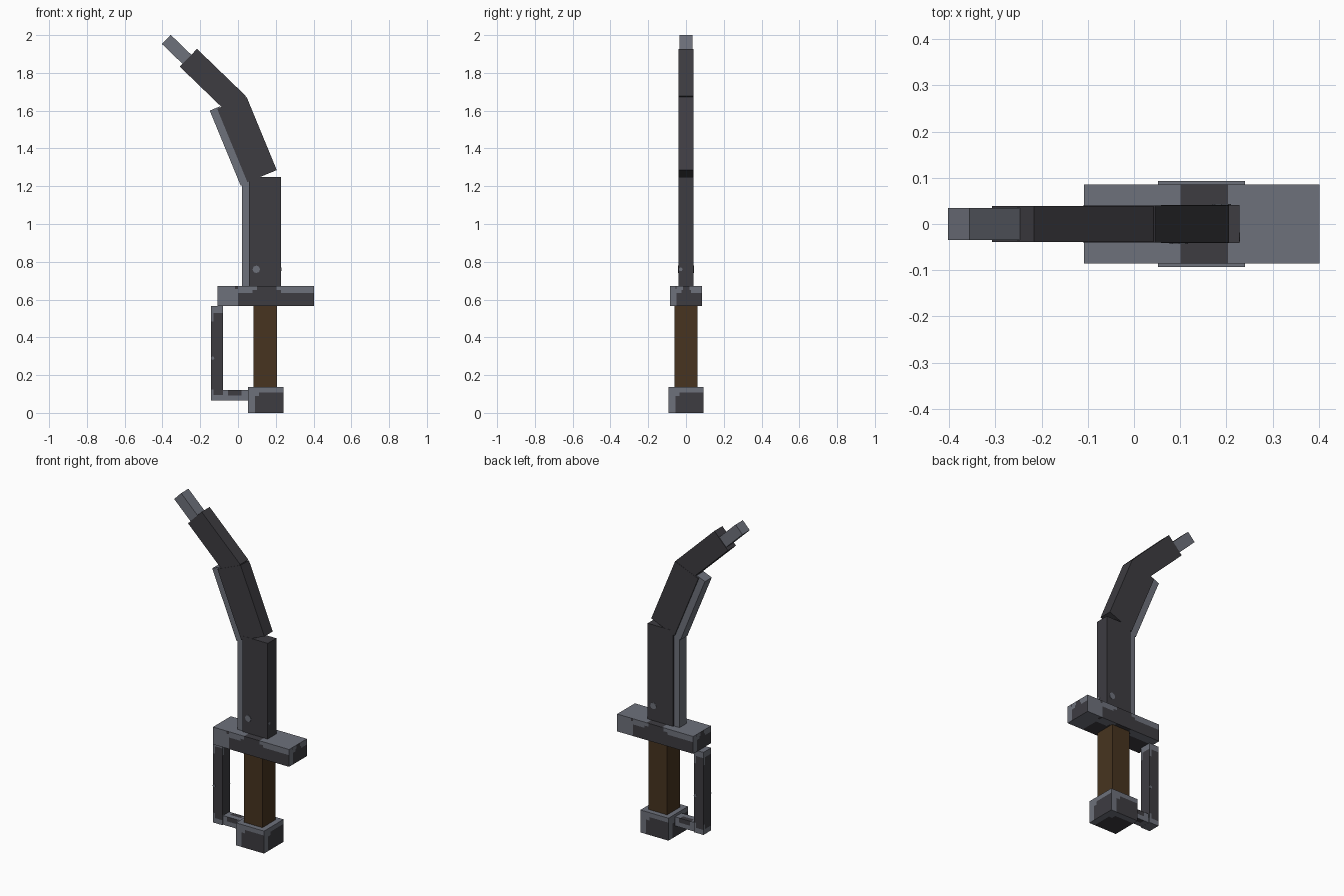
import bpy, bmesh, math
from mathutils import Vector

cube = bpy.data.objects.get("Cube")
if cube:
    bpy.data.objects.remove(cube, do_unlink=True)


def material(name, rgb):
    m = bpy.data.materials.new(name)
    m.use_nodes = True
    m.diffuse_color = (*rgb, 1)
    bsdf = m.node_tree.nodes["Principled BSDF"]
    bsdf.inputs["Base Color"].default_value = (*rgb, 1)
    bsdf.inputs["Roughness"].default_value = 0.8
    return m


DARK = material("dark iron", (0.047, 0.045, 0.053))
GREY = material("worn steel", (0.155, 0.165, 0.198))
BROWN = material("brown leather", (0.063, 0.034, 0.014))


def finish(name, bm, mats, loc, lean=0):
    me = bpy.data.meshes.new(name)
    bm.to_mesh(me)
    bm.free()
    for m in mats:
        me.materials.append(m)
    ob = bpy.data.objects.new(name, me)
    ob.location = loc
    ob.rotation_euler.y = -math.radians(lean)
    bpy.context.collection.objects.link(ob)
    return ob


def box(name, loc, size, mat, lean=0):
    bm = bmesh.new()
    bmesh.ops.create_cube(bm, size=1)
    bmesh.ops.scale(bm, vec=size, verts=bm.verts)
    return finish(name, bm, [mat], loc, lean)


def worn_box(name, loc, size, us, vs, is_grey):
    """Box whose six sides are cut at us and vs; is_grey(normal, u, v) picks worn cells."""
    bm = bmesh.new()
    us, vs = [0, *us, 1], [0, *vs, 1]
    for axis in range(3):
        for sign in (-1, 1):
            n = Vector((0, 0, 0))
            n[axis] = sign
            up = Vector((0, 1, 0)) if axis == 2 else Vector((0, 0, 1))
            right = up.cross(n)
            for u0, u1 in zip(us, us[1:]):
                for v0, v1 in zip(vs, vs[1:]):
                    corners = [(u0, v0), (u1, v0), (u1, v1), (u0, v1)]
                    pts = [n / 2 + right * (u - 0.5) + up * (v - 0.5) for u, v in corners]
                    f = bm.faces.new([bm.verts.new(p * Vector(size)) for p in pts])
                    f.material_index = int(is_grey(n, (u0 + u1) / 2, (v0 + v1) / 2))
    bmesh.ops.remove_doubles(bm, verts=bm.verts, dist=0.0001)
    return finish(name, bm, [DARK, GREY], loc)


def spot(name, loc, normal, scale):
    """Thin eight-sided wear mark lying on a flat side."""
    bm = bmesh.new()
    bmesh.ops.create_cone(bm, cap_ends=True, segments=8, radius1=0.02, radius2=0.02, depth=0.004)
    ob = finish(name, bm, [GREY], loc)
    ob.rotation_euler = Vector(normal).to_track_quat('Z', 'Y').to_euler()
    ob.scale = scale


# Wear rules
def guard_wear(n, u, v):
    bump = 0.41 < u < 0.61
    if n.z > 0:
        return not bump
    if u < 0.21:
        return u < 0.18 or v < 0.85
    if v > 0.67:
        return not bump and not (0.36 < u < 0.66 and v < 0.8)
    return False


def pommel_wear(n, u, v):
    if n.z > 0:
        return True
    return v > 0.8 or u < 0.2 or (u < 0.32 and v > 0.65)


def bow_wear(n, u, v):
    if n.z:
        return True
    return v > 0.93 or v < 0.06 or (u < 0.2 and (v > 0.84 or v < 0.12))


def link_wear(n, u, v):
    return not (0.2 < u < 0.75 and v > 0.5)


# Hilt
worn_box("pommel", (0.146, 0, 0.068), (0.188, 0.187, 0.136),
         [0.2, 0.32], [0.65, 0.8], pommel_wear)
box("grip", (0.145, 0, 0.35), (0.124, 0.124, 0.44), BROWN)
worn_box("guard", (0.147, 0, 0.618), (0.51, 0.17, 0.105),
         [0.18, 0.21, 0.36, 0.41, 0.61, 0.66], [0.67, 0.8, 0.85], guard_wear)
worn_box("knuckle_bow", (-0.111, 0, 0.315), (0.063, 0.074, 0.5),
         [0.2], [0.06, 0.12, 0.84, 0.93], bow_wear)
worn_box("bow_link", (-0.014, 0, 0.093), (0.132, 0.06, 0.055),
         [0.2, 0.75], [0.5], link_wear)

# Blade: three dark segments, each leaning further, with steel edges and tip
box("lower_blade", (0.143, 0, 0.96), (0.17, 0.082, 0.58), DARK)
box("middle_blade", (0.0475, 0, 1.4475), (0.168, 0.08, 0.42), DARK, 22.4)
box("upper_blade", (-0.133, 0, 1.755), (0.131, 0.077, 0.36), DARK, 46)
box("lower_edge", (0.045, 0, 0.945), (0.05, 0.066, 0.55), GREY)
box("middle_edge", (-0.04, 0, 1.413), (0.06, 0.066, 0.43), GREY, 22.4)
box("blade_tip", (-0.315, 0, 1.915), (0.067, 0.07, 0.18), GREY, 46)

# Wear marks
spot("blade_mark_front", (0.097, -0.041, 0.76), (0, -1, 0), (1, 1, 1))
spot("blade_mark_back", (0.19, 0.041, 0.76), (0, 1, 0), (1, 1, 1))
spot("blade_mark_spine", (0.228, -0.028, 0.76), (1, 0, 0), (0.5, 0.5, 1))
spot("bow_mark_front", (-0.134, -0.037, 0.29), (0, -1, 0), (0.45, 0.45, 1))
spot("bow_mark_back", (-0.088, 0.037, 0.29), (0, 1, 0), (0.45, 0.45, 1))
